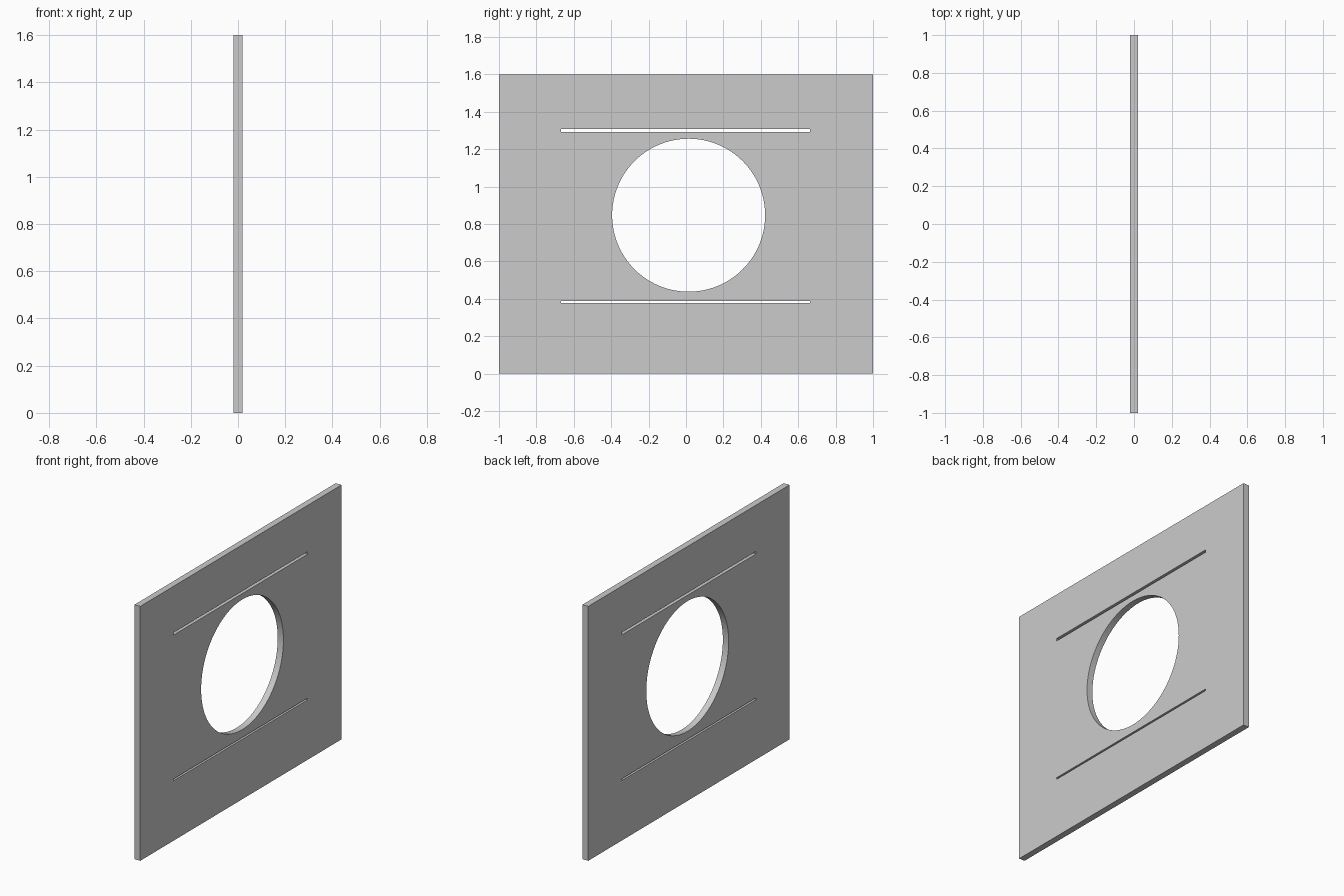
import bpy, math

if "Cube" in bpy.data.objects:
    bpy.data.objects.remove(bpy.data.objects["Cube"])


def box(name, lo, hi):
    """Axis-aligned box from two corners."""
    centre = [(a + b) / 2 for a, b in zip(lo, hi)]
    bpy.ops.mesh.primitive_cube_add(size=1, location=centre)
    ob = bpy.context.object
    ob.name = name
    ob.scale = [b - a for a, b in zip(lo, hi)]
    bpy.ops.object.transform_apply(location=True, rotation=True, scale=True)
    return ob


def cut(target, cutter):
    """Subtract the cutter from the target, then remove it."""
    cutter.hide_render = True
    mod = target.modifiers.new("cut", 'BOOLEAN')
    mod.operation = 'DIFFERENCE'
    mod.solver = 'EXACT'
    mod.object = cutter
    bpy.context.view_layer.objects.active = target
    bpy.ops.object.modifier_apply(modifier=mod.name)
    bpy.data.objects.remove(cutter, do_unlink=True)


# Upright plate
plate = box("plate", (-0.02, -1, 0), (0.02, 1, 1.6))

# Large round opening
bpy.ops.mesh.primitive_cylinder_add(vertices=96, radius=0.409, depth=0.2,
                                    location=(0, 0.014, 0.847),
                                    rotation=(0, math.pi / 2, 0))
bore = bpy.context.object
bore.name = "bore_cutter"
cut(plate, bore)

# Narrow through slots above and below the opening
for z0, z1 in ((1.293, 1.309), (0.377, 0.388)):
    cut(plate, box("slot_cutter", (-0.1, -0.667, z0), (0.1, 0.663, z1)))

# Hairline score joining the slots, on the +x face only
cut(plate, box("score_cutter", (0.017, 0.660, 0.38), (0.1, 0.663, 1.30)))

# Smooth bore, sharp edges
bpy.ops.object.select_all(action='DESELECT')
plate.select_set(True)
bpy.context.view_layer.objects.active = plate
bpy.ops.object.shade_smooth_by_angle(angle=math.radians(30))
